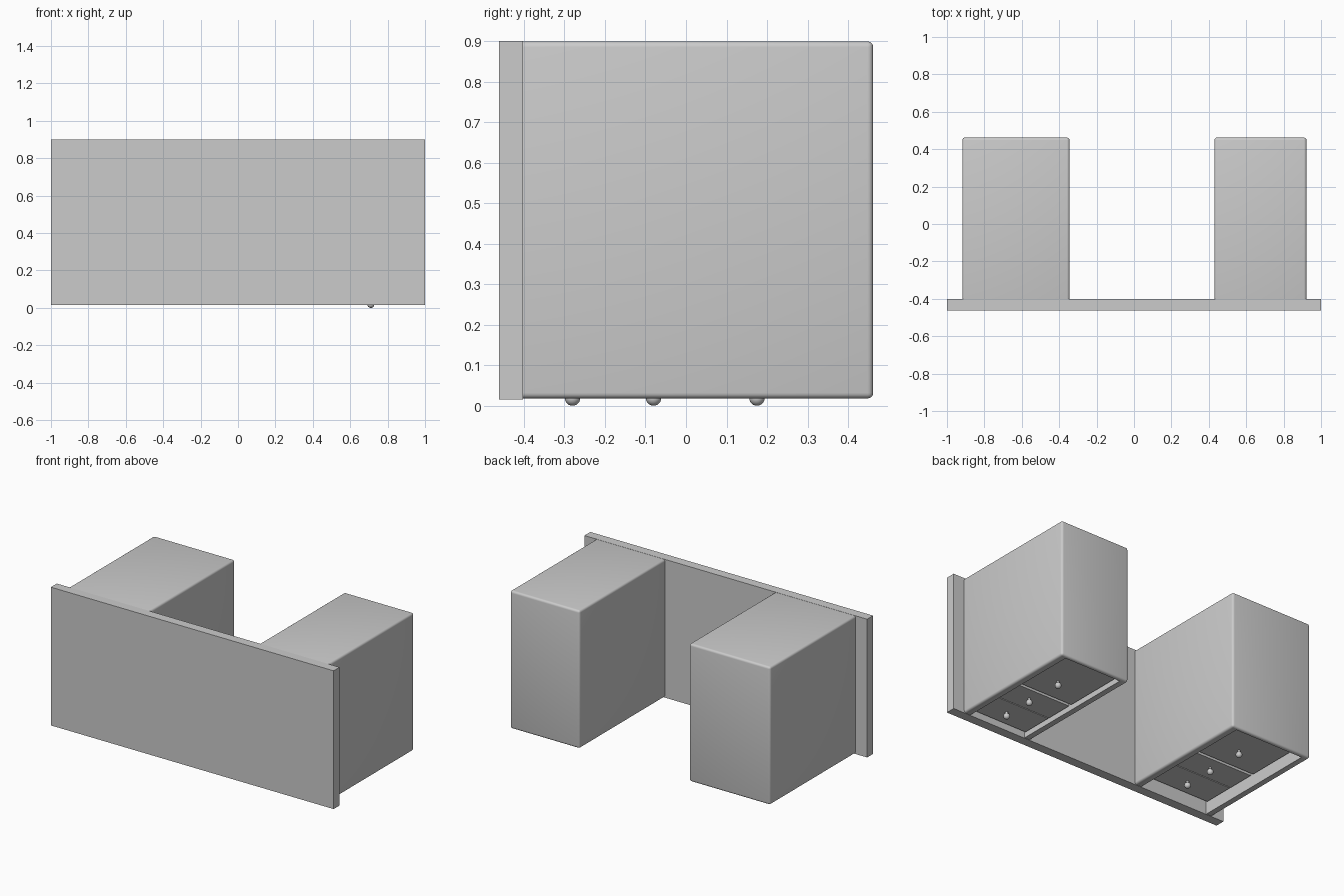
import bpy, bmesh
from mathutils import Vector, Matrix

if "Cube" in bpy.data.objects:
    bpy.data.objects.remove(bpy.data.objects["Cube"])


def finish(name, bm):
    bmesh.ops.recalc_face_normals(bm, faces=bm.faces)
    mesh = bpy.data.meshes.new(name)
    bm.to_mesh(mesh)
    bm.free()
    ob = bpy.data.objects.new(name, mesh)
    bpy.context.collection.objects.link(ob)
    return ob


def box_bm(lo, hi):
    bm = bmesh.new()
    lo, hi = Vector(lo), Vector(hi)
    size = hi - lo
    bmesh.ops.create_cube(bm, size=1, matrix=Matrix.Translation((lo + hi) / 2)
                          @ Matrix.Diagonal((*size, 1)))
    return bm


def smooth(ob):
    bpy.ops.object.select_all(action='DESELECT')
    ob.select_set(True)
    bpy.context.view_layer.objects.active = ob
    bpy.ops.object.shade_smooth_by_angle()


def cabinet(name, x0, x1, depth):
    # Rounded shell with a recessed opening on the drawer side
    bm = box_bm((x0, -0.43, 0.018), (x1, 0.462, 0.899))
    outer = list(bm.edges)
    bottom = min(bm.faces, key=lambda f: f.calc_center_median().z)
    bmesh.ops.inset_region(bm, faces=[bottom], thickness=0.03)
    cx = (x0 + x1) / 2
    for v in bottom.verts:
        v.co.x = x0 + 0.045 if v.co.x < cx else x1 - 0.045
        v.co.y = -0.402 if v.co.y < 0 else 0.44
    ext = bmesh.ops.extrude_discrete_faces(bm, faces=[bottom])
    for v in ext['faces'][0].verts:
        v.co.z += depth + 0.02
    bmesh.ops.bevel(bm, geom=outer, offset=0.014, segments=4,
                    profile=0.5, affect='EDGES')
    smooth(finish(name, bm))


def drawers(side, x0, x1, knob_x, depth):
    face = 0.018 + depth
    rows = [(0.02, 0.43, 0.175), (-0.178, 0.0, -0.08), (-0.385, -0.184, -0.28)]
    for i, (y0, y1, ky) in enumerate(rows, 1):
        # Drawer front
        finish(f"{side}_drawer_{i}",
               box_bm((x0 + 0.052, y0, face), (x1 - 0.052, y1, face + 0.025)))
        # Round knob on a short stem
        bm = bmesh.new()
        bmesh.ops.create_uvsphere(bm, u_segments=24, v_segments=12, radius=0.019,
                                  matrix=Matrix.Translation((knob_x, ky, face - 0.027)))
        bmesh.ops.create_cone(bm, cap_ends=True, segments=16, radius1=0.008,
                              radius2=0.008, depth=0.03,
                              matrix=Matrix.Translation((knob_x, ky, face - 0.012)))
        smooth(finish(f"{side}_knob_{i}", bm))


# Desk top board, standing on edge
finish("desk_top", box_bm((-1, -0.462, 0.016), (1, -0.402, 0.9)))

# Two pedestals with drawers
for side, x0, x1, kx, depth in (("left", -0.918, -0.345, -0.632, 0.072),
                                ("right", 0.43, 0.922, 0.71, 0.028)):
    cabinet(f"{side}_pedestal", x0, x1, depth)
    drawers(side, x0, x1, kx, depth)
